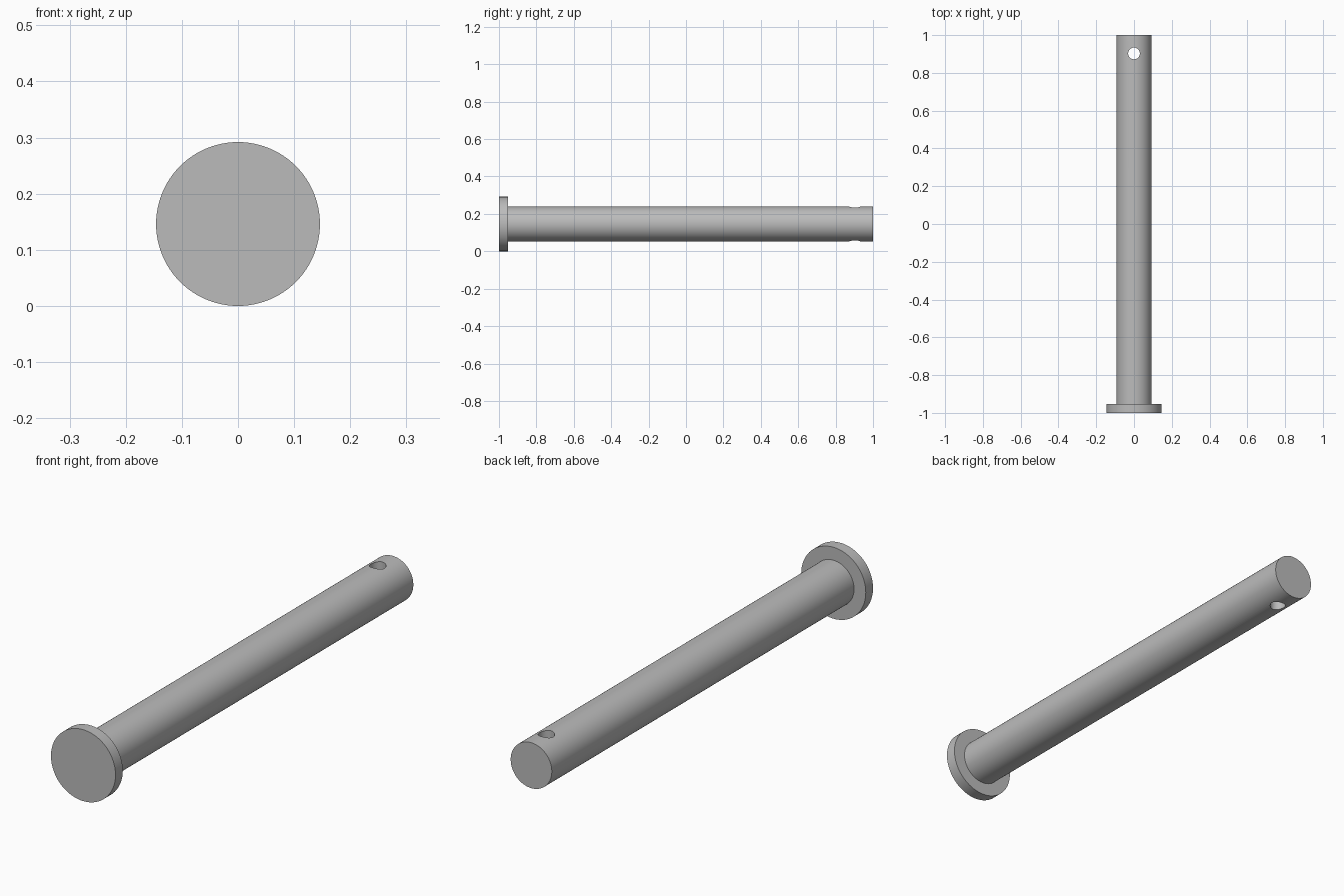
import bpy
import bmesh
from math import radians
from mathutils import Matrix, Vector

if "Cube" in bpy.data.objects:
    bpy.data.objects.remove(bpy.data.objects["Cube"], do_unlink=True)

HEAD_R, SHANK_R, HOLE_R = 0.146, 0.093, 0.031
HEAD_BACK, HOLE_Y = -0.953, 0.903
SEGMENTS = 96

steel = bpy.data.materials.new("plain_steel_grey")
steel.use_nodes = True
colour = (0.5, 0.5, 0.5, 1.0)
steel.diffuse_color = colour
steel.node_tree.nodes["Principled BSDF"].inputs["Base Color"].default_value = colour


def add_object(name, bm):
    bmesh.ops.recalc_face_normals(bm, faces=bm.faces)
    mesh = bpy.data.meshes.new(name)
    bm.to_mesh(mesh)
    bm.free()
    mesh.materials.append(steel)
    obj = bpy.data.objects.new(name, mesh)
    bpy.context.collection.objects.link(obj)
    return obj


# Headed pin: a stepped disc extruded along y, from head face to shank end
bm = bmesh.new()
ring = bmesh.ops.create_circle(
    bm, cap_ends=True, segments=SEGMENTS, radius=HEAD_R,
    matrix=Matrix.Translation((0, -1, HEAD_R)) @ Matrix.Rotation(radians(90), 4, "X"))
edges = list({e for v in ring["verts"] for e in v.link_edges})
centre = Vector((0, 0, HEAD_R))
for y, radius in ((HEAD_BACK, HEAD_R), (HEAD_BACK, SHANK_R), (1, SHANK_R)):
    new = bmesh.ops.extrude_edge_only(bm, edges=edges)["geom"]
    edges = [g for g in new if isinstance(g, bmesh.types.BMEdge)]
    edges = [e for e in edges if e.is_boundary]
    for v in {v for e in edges for v in e.verts}:
        out = Vector((v.co.x, 0, v.co.z)) - centre
        v.co = centre + out.normalized() * radius + Vector((0, y, 0))
bmesh.ops.contextual_create(bm, geom=edges)
pin = add_object("headed_pin", bm)

# Vertical cross hole near the shank end
bm = bmesh.new()
bmesh.ops.create_cone(
    bm, cap_ends=True, segments=48, radius1=HOLE_R, radius2=HOLE_R, depth=0.4,
    matrix=Matrix.Translation((0, HOLE_Y, HEAD_R)))
cutter = add_object("hole_cutter", bm)
cutter.hide_render = True

cut = pin.modifiers.new("cross_hole", "BOOLEAN")
cut.operation = "DIFFERENCE"
cut.solver = "EXACT"
cut.object = cutter
bpy.ops.object.select_all(action="DESELECT")
pin.select_set(True)
bpy.context.view_layer.objects.active = pin
bpy.ops.object.modifier_apply(modifier=cut.name)
bpy.data.objects.remove(cutter, do_unlink=True)

# Smooth round walls with crisp rims
bpy.ops.object.shade_smooth_by_angle(angle=radians(30))
